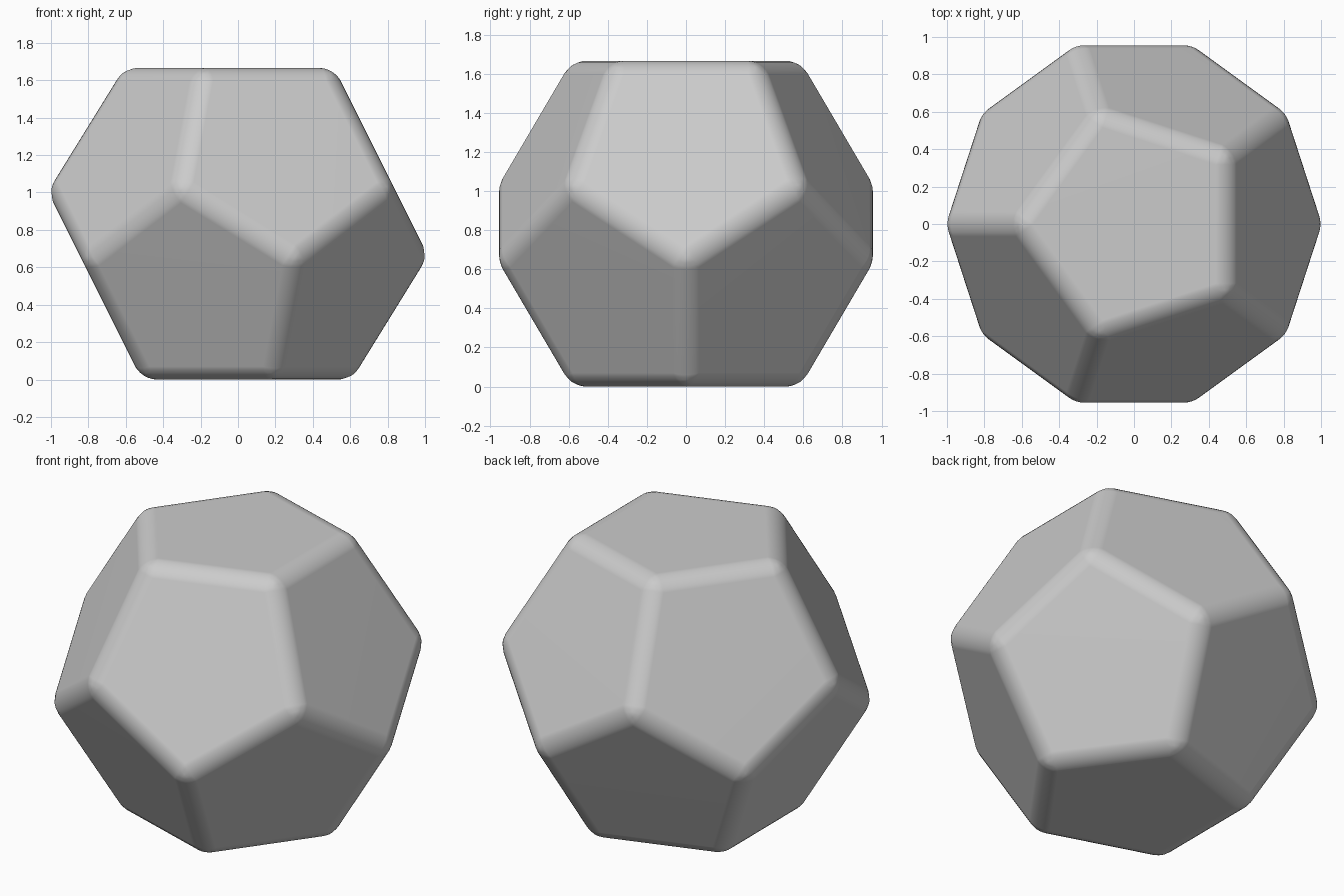
import bpy, bmesh
from math import cos, sin, pi, sqrt, tan, radians

if "Cube" in bpy.data.objects:
    bpy.data.objects.remove(bpy.data.objects["Cube"])

R_IN = 0.833            # centre to face distance
ROUND = 0.126           # edge rounding radius
PHI = (1 + sqrt(5)) / 2


def ring(bm, radius, z, start):
    """Five vertices evenly spaced around the z axis."""
    for i in range(5):
        a = start + i * 2 * pi / 5
        bm.verts.new((radius * cos(a), radius * sin(a), z))


# twelve-sided solid: two cap rings and two staggered middle rings
bm = bmesh.new()
mid = 2 / PHI * R_IN
cap = mid / PHI
h = R_IN * (sqrt(5) - 2)
ring(bm, cap, 2 * R_IN, pi)
ring(bm, mid, R_IN + h, pi)
ring(bm, mid, R_IN - h, 0)
ring(bm, cap, 0, 0)
bmesh.ops.convex_hull(bm, input=bm.verts[:])
bmesh.ops.dissolve_limit(bm, angle_limit=radians(5), verts=bm.verts[:], edges=bm.edges[:])
bmesh.ops.recalc_face_normals(bm, faces=bm.faces[:])

# rounded edges and corners (faces meet with a turn of about 63.4 degrees)
bmesh.ops.bevel(bm, geom=bm.edges[:], offset=ROUND * tan(radians(31.72)),
                offset_type='OFFSET', segments=6, profile=0.5, affect='EDGES')
mesh = bpy.data.meshes.new("die_body")
bm.to_mesh(mesh)
bm.free()
die = bpy.data.objects.new("die_body", mesh)
bpy.context.collection.objects.link(die)

# smooth rounding with flat-looking pentagon faces
bpy.context.view_layer.objects.active = die
die.select_set(True)
bpy.ops.object.shade_smooth_by_angle(angle=radians(40))
wn = die.modifiers.new("flat_faces", 'WEIGHTED_NORMAL')
wn.keep_sharp = True
